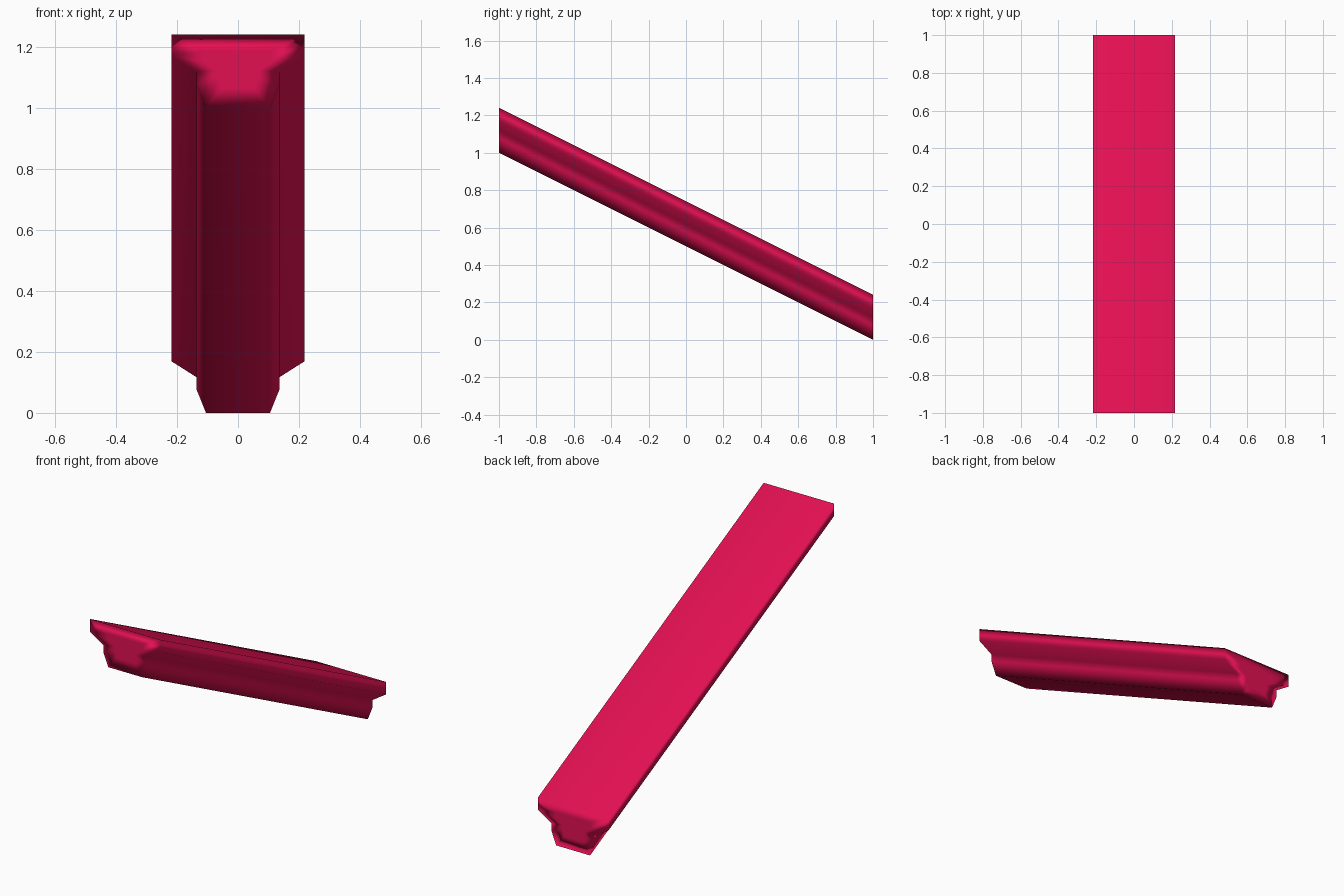
import bpy
import bmesh

cube = bpy.data.objects.get("Cube")
if cube:
    bpy.data.objects.remove(cube, do_unlink=True)

# Crimson material
crimson = bpy.data.materials.new("crimson")
crimson.use_nodes = True
colour = (0.76, 0.005, 0.085, 1.0)
crimson.diffuse_color = colour
crimson.node_tree.nodes["Principled BSDF"].inputs["Base Color"].default_value = colour

# Stepped cross-section: right half, bottom to top, then mirrored
half = [(0.105, 0.0), (0.136, 0.077), (0.136, 0.117), (0.218, 0.169), (0.218, 0.24)]
profile = half + [(-x, z) for x, z in reversed(half)]
SLOPE = -0.5
CENTRE_Z = 0.13


def ring(bm, y, scale=1.0):
    """Cross-section loop at y, sheared down the slope."""
    lift = SLOPE * (y - 1.0)
    return [bm.verts.new((x * scale, y, CENTRE_Z + (z - CENTRE_Z) * scale + lift))
            for x, z in profile]


def bridge(bm, a, b):
    for i in range(len(a)):
        j = (i + 1) % len(a)
        bm.faces.new((a[i], a[j], b[j], b[i]))


# Sloping rail with an inner ring on each vertical end
bm = bmesh.new()
loops = [ring(bm, -1, 0.5), ring(bm, -1), ring(bm, 1), ring(bm, 1, 0.5)]
for a, b in zip(loops, loops[1:]):
    bridge(bm, a, b)
bm.faces.new(loops[0])
bm.faces.new(loops[-1])
bmesh.ops.recalc_face_normals(bm, faces=bm.faces)
for f in bm.faces:
    f.smooth = True

mesh = bpy.data.meshes.new("sloping_rail")
bm.to_mesh(mesh)
bm.free()
mesh.materials.append(crimson)
rail = bpy.data.objects.new("sloping_rail", mesh)
bpy.context.collection.objects.link(rail)

# Soft shading led by the large faces
weighted = rail.modifiers.new("weighted_normals", 'WEIGHTED_NORMAL')
weighted.mode = 'FACE_AREA'
weighted.weight = 50
